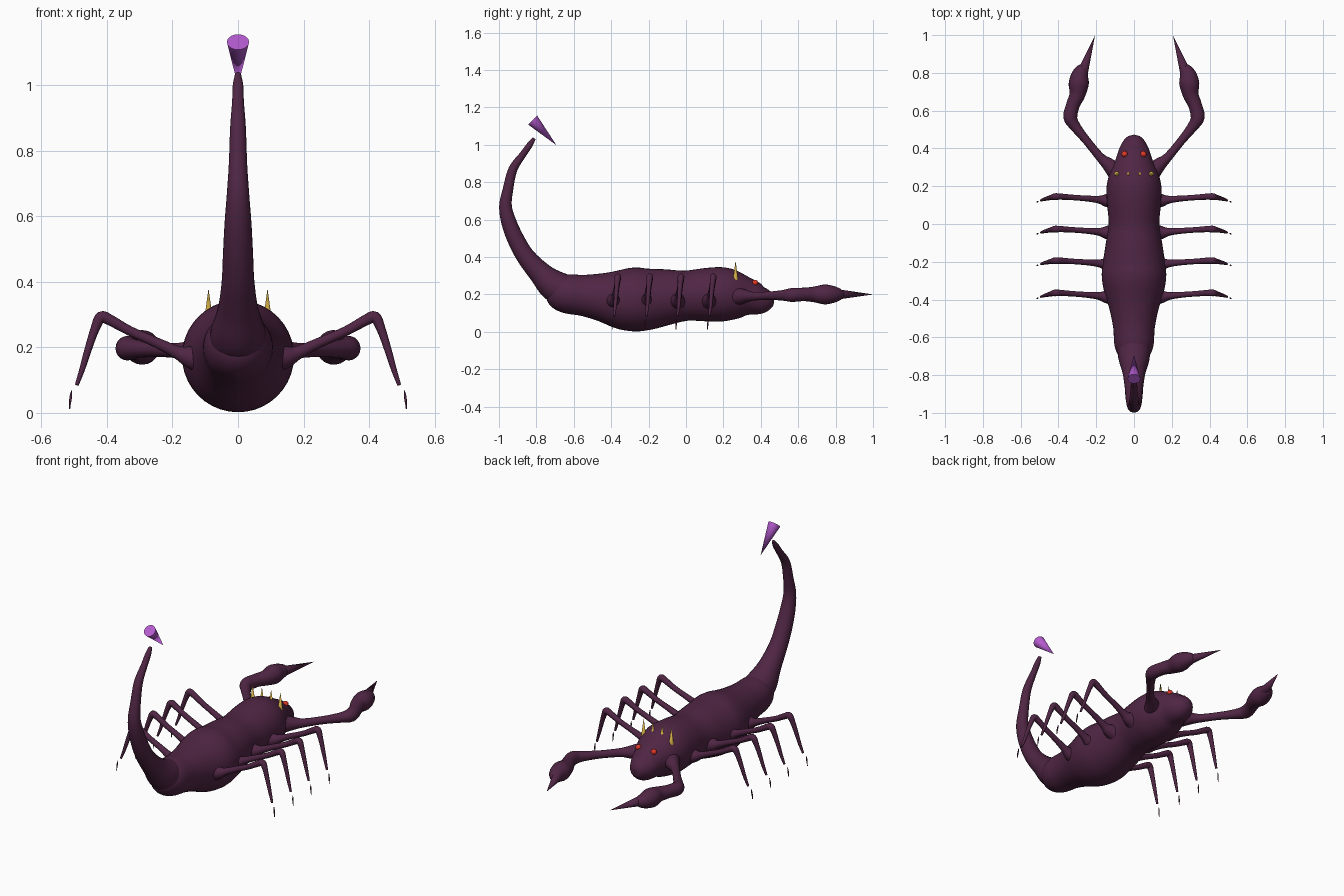
import bpy, bmesh, math
from mathutils import Vector

if "Cube" in bpy.data.objects:
    bpy.data.objects.remove(bpy.data.objects["Cube"])


def material(name, rgb):
    m = bpy.data.materials.new(name)
    m.diffuse_color = (*rgb, 1)
    m.use_nodes = True
    m.node_tree.nodes["Principled BSDF"].inputs["Base Color"].default_value = m.diffuse_color
    return m


SHELL = material("dark_plum", (0.080, 0.019, 0.058))
VENOM = material("bright_violet", (0.46, 0.105, 0.62))
GOLD = material("gold", (0.62, 0.40, 0.06))
RED = material("red", (0.75, 0.04, 0.02))


def finish(name, bm, mat, angle=40):
    bmesh.ops.recalc_face_normals(bm, faces=bm.faces[:])
    me = bpy.data.meshes.new(name)
    bm.to_mesh(me)
    bm.free()
    me.materials.append(mat)
    ob = bpy.data.objects.new(name, me)
    bpy.context.collection.objects.link(ob)
    bpy.ops.object.select_all(action='DESELECT')
    ob.select_set(True)
    bpy.context.view_layer.objects.active = ob
    bpy.ops.object.shade_smooth_by_angle(angle=math.radians(angle))
    return ob


def spline(keys, steps):
    """Smooth curve through (x, y, z, radius) keys."""
    k = [Vector(p) for p in keys]
    k = [2 * k[0] - k[1]] + k + [2 * k[-1] - k[-2]]
    out = []
    for i in range(1, len(k) - 2):
        a, b, c, d = k[i - 1:i + 3]
        for s in range(steps):
            t = s / steps
            out.append(0.5 * (2 * b + (c - a) * t + (2 * a - 5 * b + 4 * c - d) * t ** 2
                              + (3 * b - a - 3 * c + d) * t ** 3))
    return out + [k[-2]]


def tube(name, keys, sides=20, steps=4, mat=SHELL):
    """Round tube of varying radius, capped at both ends."""
    path = spline(keys, steps)
    bm = bmesh.new()
    rings = []
    u = None
    for i, p in enumerate(path):
        c = p.to_3d()
        d = (path[min(i + 1, len(path) - 1)].to_3d() - path[max(i - 1, 0)].to_3d()).normalized()
        if u is None:
            u = d.orthogonal()
        u = (u - d * u.dot(d)).normalized()
        v = d.cross(u)
        r = max(p[3], 0.002)
        rings.append([bm.verts.new(c + r * (u * math.cos(a) + v * math.sin(a)))
                      for a in (2 * math.pi * j / sides for j in range(sides))])
    for a, b in zip(rings, rings[1:]):
        for j in range(sides):
            n = (j + 1) % sides
            bm.faces.new((a[j], a[n], b[n], b[j]))
    bm.faces.new(rings[0])
    bm.faces.new(rings[-1])
    return finish(name, bm, mat, 60)


def cone(name, base, tip, radius, mat, sides=16):
    base, tip = Vector(base), Vector(tip)
    axis = tip - base
    bm = bmesh.new()
    bmesh.ops.create_cone(bm, cap_ends=True, segments=sides, radius1=radius,
                          radius2=0, depth=axis.length)
    q = Vector((0, 0, 1)).rotation_difference(axis)
    for v in bm.verts:
        v.co = q @ v.co + (base + tip) / 2
    return finish(name, bm, mat, 50)


# Body: y, centre height, radius
body = [(0.473, 0.180, 0.0), (0.463, 0.179, 0.033), (0.44, 0.175, 0.056), (0.40, 0.172, 0.078),
        (0.34, 0.185, 0.098), (0.28, 0.192, 0.125), (0.20, 0.200, 0.145), (0.10, 0.198, 0.142),
        (0.0, 0.193, 0.134), (-0.10, 0.186, 0.149), (-0.20, 0.175, 0.164), (-0.27, 0.173, 0.171),
        (-0.35, 0.174, 0.160), (-0.45, 0.185, 0.130), (-0.55, 0.195, 0.110), (-0.63, 0.202, 0.105),
        (-0.68, 0.207, 0.092), (-0.72, 0.215, 0.065), (-0.74, 0.22, 0.03), (-0.745, 0.22, 0.0)]
tube("body", [(0, y, z, r) for y, z, r in body], 40, 3)

# Arched tail
tail = [(-0.64, 0.215, 0.088), (-0.71, 0.25, 0.083), (-0.78, 0.315, 0.062), (-0.855, 0.40, 0.050),
        (-0.905, 0.485, 0.046), (-0.945, 0.58, 0.041), (-0.965, 0.67, 0.034), (-0.952, 0.76, 0.028),
        (-0.925, 0.87, 0.024), (-0.87, 0.95, 0.018), (-0.835, 1.00, 0.016), (-0.812, 1.035, 0.009)]
tube("tail", [(0, y, z, r) for y, z, r in tail], 24)
cone("stinger", (0, -0.820, 1.132), (0, -0.693, 0.998), 0.034, VENOM, 20)

# Pincer arm, bent at the elbow and swollen at the hand
arm = [(0.09, 0.27, 0.19, 0.05), (0.135, 0.315, 0.19, 0.036), (0.18, 0.355, 0.19, 0.024),
       (0.25, 0.44, 0.193, 0.022), (0.31, 0.515, 0.195, 0.028), (0.337, 0.565, 0.197, 0.037),
       (0.323, 0.63, 0.20, 0.036), (0.30, 0.685, 0.20, 0.042), (0.293, 0.74, 0.20, 0.053),
       (0.287, 0.785, 0.20, 0.046), (0.273, 0.825, 0.20, 0.030), (0.265, 0.845, 0.20, 0.008)]

# Leg profile: x, height, radius, share of the forward lean
leg = [(0.11, 0.165, 0.048, 0), (0.15, 0.172, 0.034, 0), (0.185, 0.185, 0.021, 0.2),
       (0.25, 0.215, 0.016, 0.5), (0.33, 0.25, 0.015, 0.8), (0.39, 0.283, 0.017, 1),
       (0.418, 0.292, 0.018, 1), (0.437, 0.255, 0.014, 0.8), (0.46, 0.185, 0.011, 0.5),
       (0.475, 0.135, 0.009, 0.3), (0.492, 0.085, 0.006, 0)]
toe = [(0.508, 0.068, 0.001, -0.3), (0.511, 0.045, 0.004, -0.4), (0.514, 0.012, 0.001, -0.5)]
roots = [(0.125, 0.020), (-0.045, 0.018), (-0.212, 0.018), (-0.385, 0.020)]

for side, s in (("left", -1), ("right", 1)):
    tube(f"{side}_arm", [(s * x, y, z, r) for x, y, z, r in arm], 20)
    cone(f"{side}_claw", (s * 0.268, 0.815, 0.20), (s * 0.206, 1.0, 0.20), 0.027, SHELL)
    for n, (y, lean) in enumerate(roots, 1):
        for part, keys in (("leg", leg), ("toe", toe)):
            tube(f"{side}_{part}_{n}", [(s * x, y + lean * k, z, r) for x, z, r, k in keys], 12)

    # Eye
    bm = bmesh.new()
    bmesh.ops.create_uvsphere(bm, u_segments=16, v_segments=10, radius=0.016)
    bmesh.ops.translate(bm, verts=bm.verts[:], vec=(s * 0.05, 0.37, 0.262))
    finish(f"{side}_eye", bm, RED, 60)

    # Back spikes
    for n, x in enumerate((0.03, 0.09), 1):
        cone(f"{side}_spike_{n}", (s * x, 0.265, 0.278), (s * x, 0.265, 0.38), 0.014, GOLD, 8)
